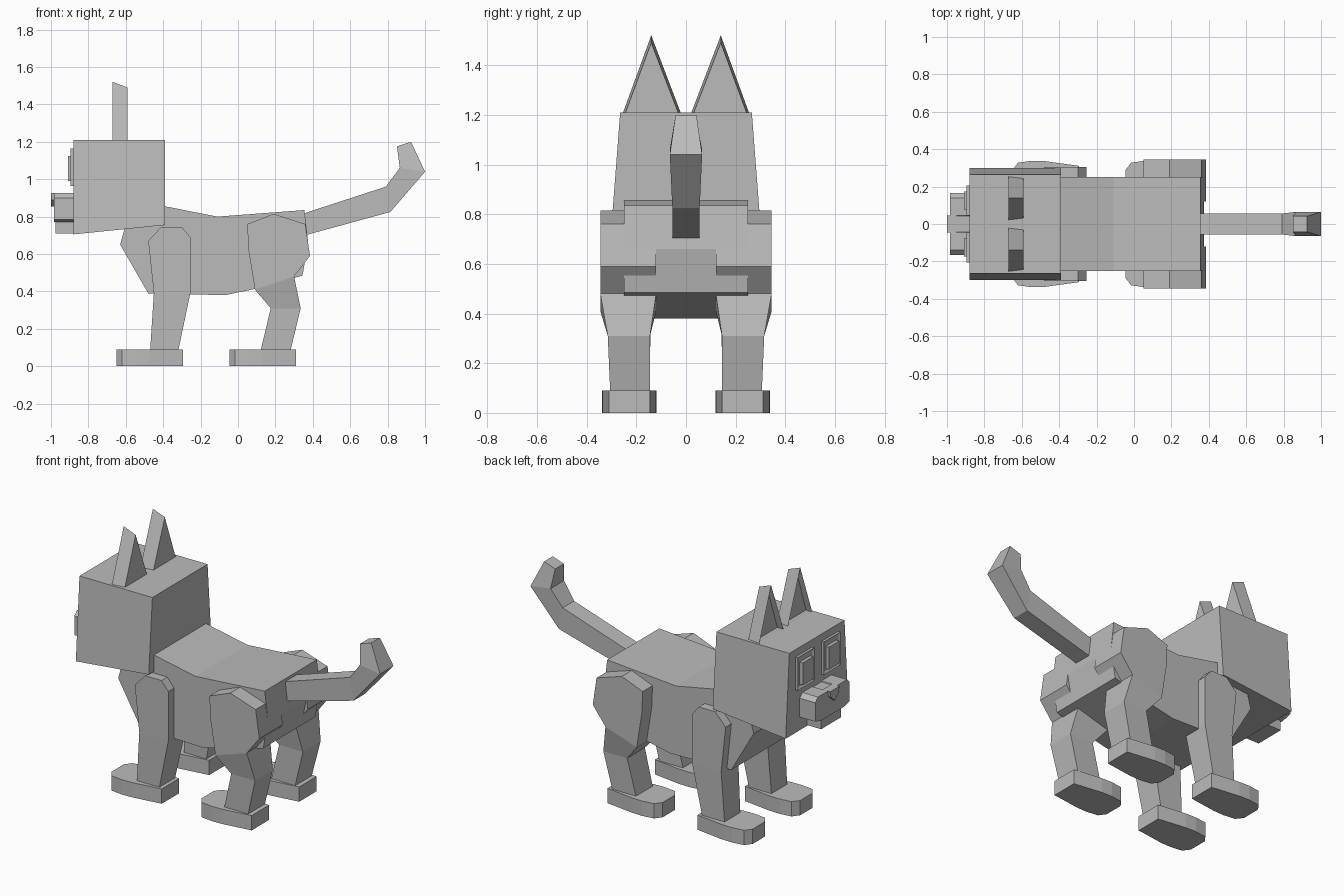
import bpy, bmesh

if "Cube" in bpy.data.objects:
    bpy.data.objects.remove(bpy.data.objects["Cube"], do_unlink=True)

GREY = (0.5, 0.5, 0.5, 1)
grey = bpy.data.materials.new("plain_grey")
grey.use_nodes = True
grey.diffuse_color = GREY
grey.node_tree.nodes["Principled BSDF"].inputs["Base Color"].default_value = GREY


def loft(name, rings, mirror=False, inset=None):
    """Skin matching rings of points and cap both ends; inset recesses or raises the first cap."""
    bm = bmesh.new()
    rows = [[bm.verts.new(p) for p in ring] for ring in rings]
    n = len(rows[0])
    first = bm.faces.new(rows[0])
    bm.faces.new(rows[-1])
    for a, b in zip(rows, rows[1:]):
        for i in range(n):
            j = (i + 1) % n
            bm.faces.new((a[i], a[j], b[j], b[i]))
    bmesh.ops.recalc_face_normals(bm, faces=bm.faces)
    if inset:
        bmesh.ops.inset_individual(bm, faces=[first], thickness=inset[0], depth=inset[1])
    mesh = bpy.data.meshes.new(name)
    bm.to_mesh(mesh)
    bm.free()
    mesh.materials.append(grey)
    obj = bpy.data.objects.new(name, mesh)
    bpy.context.collection.objects.link(obj)
    if mirror:
        mod = obj.modifiers.new("mirror", "MIRROR")
        mod.use_axis = (False, True, False)
        mod.use_mirror_merge = False
    return obj


def side_prism(name, profile, y0, y1, mirror=False):
    """Extrude an x, z outline across y."""
    return loft(name, [[(x, y, z) for x, z in profile] for y in (y0, y1)], mirror)


def face_prism(name, outline, x0, x1, mirror=False, inset=None):
    """Extrude a y, z outline along x."""
    return loft(name, [[(x, y, z) for y, z in outline] for x in (x0, x1)], mirror, inset)


def limb(name, sections, mirror=False):
    """Four-sided limb; each section is two x, z points and a y range."""
    return loft(name, [[(*a[:1], y0, a[1]), (b[0], y0, b[1]), (b[0], y1, b[1]), (a[0], y1, a[1])]
                       for a, b, y0, y1 in sections], mirror)


def rect(y0, y1, z0, z1):
    return [(y0, z0), (y1, z0), (y1, z1), (y0, z1)]


# Body with dipped back, chest and rump
side_prism("body", [(-0.39, 0.855), (-0.11, 0.80), (0.355, 0.835), (0.375, 0.66), (0.345, 0.485),
                    (0.10, 0.415), (-0.07, 0.38), (-0.48, 0.39), (-0.63, 0.65), (-0.60, 0.76)],
           -0.25, 0.25)

# Head, wider at the jaw
loft("head", [[(-0.88, -0.30, 0.705), (-0.39, -0.30, 0.755), (-0.39, 0.30, 0.755), (-0.88, 0.30, 0.705)],
              [(-0.88, -0.265, 1.21), (-0.39, -0.265, 1.21), (-0.39, 0.265, 1.21), (-0.88, 0.265, 1.21)]])

# Ears with hollow fronts
loft("ears", [[(-0.67, 0.02, 1.205), (-0.67, 0.255, 1.205), (-0.67, 0.14, 1.52)],
              [(-0.59, 0.03, 1.205), (-0.59, 0.245, 1.205), (-0.59, 0.14, 1.49)]],
     True, (0.03, -0.025))

# Eyes as stepped plates
face_prism("eye_frames", rect(0.045, 0.205, 0.965, 1.165), -0.895, -0.87, True, (0.018, -0.008))
face_prism("eyes", rect(0.075, 0.175, 0.99, 1.125), -0.908, -0.87, True)

# Muzzle, jaw and nose
face_prism("muzzle_cheeks", [(0, 0.77), (0.10, 0.77), (0.165, 0.785), (0.165, 0.90),
                             (0.14, 0.925), (0.045, 0.925), (0, 0.855)], -0.985, -0.87, True)
face_prism("muzzle_bridge", rect(-0.05, 0.05, 0.79, 0.92), -0.962, -0.87)
face_prism("lower_jaw", rect(-0.095, 0.095, 0.71, 0.772), -0.975, -0.87)
face_prism("nose", [(-0.045, 0.925), (0.045, 0.925), (0.04, 0.89), (0, 0.855), (-0.04, 0.89)],
           -1.0, -0.95)

# Front legs
side_prism("front_shoulders", [(-0.45, 0.39), (-0.48, 0.67), (-0.41, 0.745), (-0.30, 0.745),
                               (-0.255, 0.69), (-0.255, 0.39)], 0.14, 0.305, True)
limb("front_shins", [((-0.45, 0.39), (-0.255, 0.39), 0.14, 0.305),
                     ((-0.47, 0.08), (-0.32, 0.08), 0.15, 0.30)], True)

# Hind legs
side_prism("hind_thighs", [(0.05, 0.76), (0.19, 0.815), (0.36, 0.76), (0.385, 0.59),
                           (0.30, 0.48), (0.09, 0.41), (0.055, 0.63)], 0.12, 0.345, True)
limb("hind_shins", [((0.09, 0.41), (0.30, 0.48), 0.12, 0.345),
                    ((0.175, 0.31), (0.335, 0.31), 0.145, 0.315),
                    ((0.12, 0.08), (0.28, 0.08), 0.145, 0.305)], True)

# Paws share one outline, rounded at the toes
toes = [(-0.045, 0.06), (-0.015, 0.10), (0.06, 0.11), (0.13, 0.108), (0.31, 0.083)]
for name, shift in (("front_paws", -0.605), ("hind_paws", 0)):
    outline = [(x, 0.228 - w) for x, w in toes] + [(x, 0.228 + w) for x, w in reversed(toes)]
    loft(name, [[(x + shift, y, z) for x, y in outline] for z in (0, 0.09)], True)

# Tail, kinked upward
limb("tail", [((0.33, 0.81), (0.34, 0.695), -0.055, 0.055),
              ((0.79, 0.96), (0.815, 0.825), -0.055, 0.055),
              ((0.865, 1.06), (1.0, 1.04), -0.065, 0.065),
              ((0.85, 1.175), (0.925, 1.20), -0.042, 0.042)])
